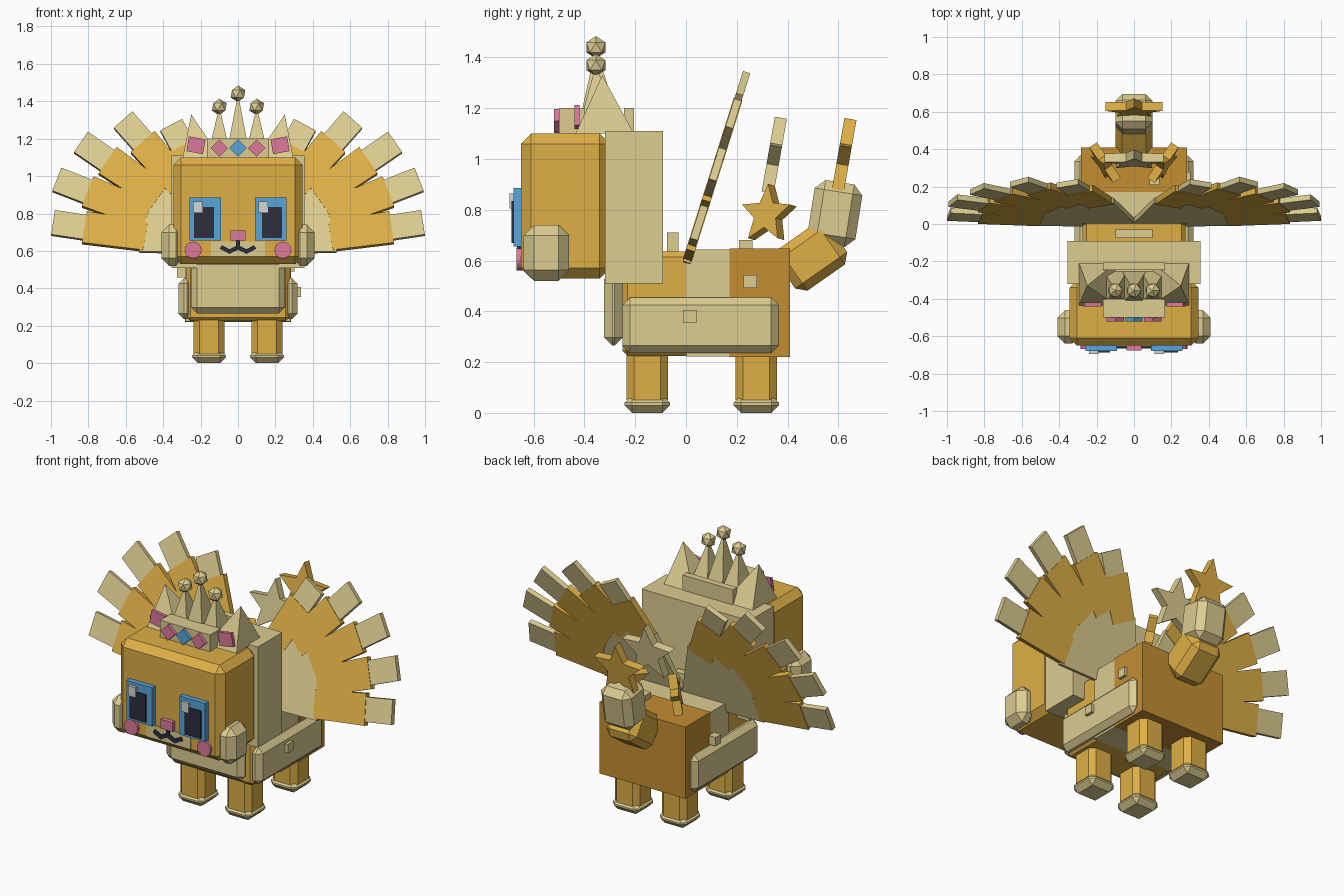
import bpy, bmesh
from math import sin, cos, pi, radians
from mathutils import Matrix, Vector

if "Cube" in bpy.data.objects:
    bpy.data.objects.remove(bpy.data.objects["Cube"], do_unlink=True)


def material(name, rgb):
    lin = [((c / 255 + 0.055) / 1.055) ** 2.4 for c in rgb] + [1]
    m = bpy.data.materials.new(name)
    m.use_nodes = True
    m.diffuse_color = lin
    m.node_tree.nodes["Principled BSDF"].inputs["Base Color"].default_value = lin
    return m


CREAM = material("cream", (220, 205, 145))
GOLD = material("gold", (222, 175, 70))
ORANGE = material("dark orange", (196, 142, 50))
BLUE = material("blue", (88, 166, 220))
PINK = material("pink", (222, 122, 156))
DARK = material("dark navy", (46, 46, 62))
PALE = material("pale grey", (214, 214, 214))


def finish(name, bm, mat):
    bmesh.ops.recalc_face_normals(bm, faces=bm.faces)
    mesh = bpy.data.meshes.new(name)
    bm.to_mesh(mesh)
    bm.free()
    mesh.materials.append(mat)
    obj = bpy.data.objects.new(name, mesh)
    bpy.context.collection.objects.link(obj)
    return obj


def box(name, x, y, z, mat, bevel=0, upright=False, rot=None):
    """Box from three (low, high) ranges, with optional chamfer and turn."""
    bm = bmesh.new()
    bmesh.ops.create_cube(bm, size=1)
    size = Vector([r[1] - r[0] for r in (x, y, z)])
    bmesh.ops.scale(bm, vec=size, verts=bm.verts)
    if bevel:
        edges = [e for e in bm.edges if not upright
                 or abs(e.verts[0].co.z - e.verts[1].co.z) > 0.001]
        bmesh.ops.bevel(bm, geom=edges, offset=bevel, segments=1, affect='EDGES')
    if rot:
        bm.transform(Matrix.Rotation(radians(rot[1]), 4, rot[0]))
    bm.transform(Matrix.Translation([sum(r) / 2 for r in (x, y, z)]))
    return finish(name, bm, mat)


def around(c, h):
    return (c - h, c + h)


def prism(name, outline, depth, matrix, mat):
    """Extrude a flat outline evenly about its own plane, then place it."""
    bm = bmesh.new()
    face = bm.faces.new([bm.verts.new((u, w, -depth / 2)) for u, w in outline])
    out = bmesh.ops.extrude_face_region(bm, geom=[face])["geom"]
    bmesh.ops.translate(bm, vec=(0, 0, depth),
                        verts=[v for v in out if isinstance(v, bmesh.types.BMVert)])
    bm.transform(matrix)
    return finish(name, bm, mat)


def pyramid(name, base, half, apex, mat):
    bm = bmesh.new()
    corners = [bm.verts.new((base[0] + sx * half[0], base[1] + sy * half[1], base[2]))
               for sx, sy in ((-1, -1), (1, -1), (1, 1), (-1, 1))]
    tip = bm.verts.new(apex)
    bm.faces.new(corners)
    for i in range(4):
        bm.faces.new((corners[i], corners[(i + 1) % 4], tip))
    return finish(name, bm, mat)


# Head, mane block and muzzle
box("head", (-.345, .345), (-.65, -.3), (.53, 1.1), GOLD, .04)
box("mane_block", (-.355, .355), (-.32, -.09), (.51, 1.11), CREAM)
box("muzzle", (-.145, .145), (-.656, -.64), (.57, .65), CREAM)
box("nose", (-.04, .04), (-.675, -.64), (.655, .71), PINK)
box("mouth_stem", (-.01, .01), (-.666, -.65), (.61, .655), DARK)

for s, side in ((1, "left"), (-1, "right")):
    # Face details
    box(side + "_cheek_puff", around(s * .35, .06), (-.64, -.46), (.52, .74), CREAM, .042)
    box(side + "_eye", around(s * .175, .085), (-.68, -.64), (.655, .885), BLUE)
    box(side + "_pupil", around(s * .182, .053), (-.688, -.67), (.67, .835), DARK)
    box(side + "_eye_glint", around(.135 if s > 0 else -.215, .025),
        (-.696, -.68), (.805, .865), PALE)
    box(side + "_mouth_inner", around(s * .025, .03), (-.666, -.65), around(.607, .011),
        DARK, rot=('Y', s * 25))
    box(side + "_mouth_outer", around(s * .065, .03), (-.666, -.65), around(.607, .011),
        DARK, rot=('Y', -s * 28))
    blush = [(.045 * cos(i * pi / 8), .045 * sin(i * pi / 8)) for i in range(16)]
    prism(side + "_blush", blush, .03,
          Matrix.Translation((s * .24, -.652, .605)) @ Matrix.Rotation(pi / 2, 4, 'X'), PINK)

    # Ears, crown roses and outer gems
    pyramid(side + "_ear", (s * .195, -.32, 1.1), (.1, .115), (s * .25, -.33, 1.33), CREAM)
    box(side + "_crown_rose", around(s * .225, .045), (-.44, -.42), around(1.165, .04),
        PINK, rot=('Y', -s * 10))
    box(side + "_crown_gem", around(s * .1, .033), (-.52, -.49), around(1.15, .033),
        PINK, rot=('Y', 45))

    # Side panels
    box(side + "_side_panel", around(s * .28, .038), (-.25, .365), (.235, .455), CREAM, .03)

    # Legs and feet
    for end, y in (("front", -.153), ("rear", .277)):
        box(f"{end}_{side}_leg", around(s * .155, .082), around(y, .082), (.05, .25),
            GOLD, .03, upright=True)
        box(f"{end}_{side}_foot", around(s * .155, .09), around(y, .09), (0, .07),
            CREAM, .03)

# Crown
box("crown_band_front", (-.165, .165), (-.5, -.4), (1.09, 1.2), CREAM)
box("crown_band_back", (-.165, .165), (-.245, -.205), (1.09, 1.2), CREAM)
box("crown_center_gem", around(0, .033), (-.52, -.49), around(1.15, .033), BLUE,
    rot=('Y', 45))
for x, top in ((-.1, 1.37), (0, 1.44), (.1, 1.37)):
    pyramid("crown_spike", (x, -.34, 1.1), (.065, .09), (x, -.355, top), CREAM)
    ball = bmesh.new()
    bmesh.ops.create_icosphere(ball, subdivisions=1, radius=.044,
                               matrix=Matrix.Translation((x, -.355, top)))
    finish("crown_ball", ball, CREAM)

# Body, in three sections, with the bib
box("front_body", (-.275, .275), (-.25, .02), (.225, .635), GOLD, .02)
box("middle_body", (-.28, .28), (0, .175), (.222, .643), CREAM)
box("rear_body", (-.283, .283), (.172, .41), (.22, .647), ORANGE)
box("neck", (-.2, .2), (-.3, -.1), (.5, .63), GOLD)
box("bib", (-.25, .25), (-.322, -.25), (.265, .56), CREAM, .032)

# Scattered small studs
for x, y, z in ((.31, .015, .38), (.275, .253, .517), (-.3, .16, .485), (.11, .235, .655)):
    box("stud", around(x, .026), around(y, .026), around(z, .026), CREAM)

# Tail
box("tail_base", (-.1, .1), around(.495, .125), around(.615, .1), GOLD, .035,
    rot=('X', 35))
box("tail_tip", (-.1, .1), around(.587, .095), around(.785, .125), CREAM, .038,
    rot=('X', -9))

# Stars
star = []
for i in range(10):
    r, a = (1 if i % 2 == 0 else .45), pi / 2 + i * pi / 5
    star.append((r * cos(a), r * sin(a)))
for name, place, radius, turn, mat in (
        ("cream_star", (0, .345, 1.0), .165, 0, CREAM),
        ("tail_star", (0, .62, 1.0), .16, 0, GOLD),
        ("left_star", (.16, .325, .78), .12, 56, GOLD),
        ("right_star", (-.16, .325, .78), .12, -56, GOLD)):
    pose = (Matrix.Translation(place) @ Matrix.Rotation(radians(turn), 4, 'Z')
            @ Matrix.Rotation(radians(80), 4, 'X'))
    prism(name, [(u * radius, w * radius) for u, w in star], .048, pose, mat)

# Feather fans, leaning backwards from a shared root
box("fan_root", (-.1, .1), (-.075, -.03), (.6, .71), CREAM)
LEAN = .315
for s, side in ((1, "left"), (-1, "right")):
    for length, angle in ((1.0, 8.6), (1.04, 21.4), (1.02, 34.6), (.93, 48.7), (.76, 62)):
        a = radians(angle)
        along = Vector((s * cos(a), LEAN * sin(a), sin(a)))
        across = Vector((-s * sin(a), LEAN * cos(a), cos(a)))
        normal = along.cross(across).normalized()
        pose = Matrix((along, across, normal)).transposed().to_4x4()
        pose.translation = (0, .005, .6)
        for part, u0, u1, w0, w1, thick, mat in (
                ("inner", 0, .52, .015, .085, .03, CREAM),
                ("middle", .5, .83, .075, .085, .036, GOLD),
                ("tip", .8, 1, .065, .066, .03, CREAM)):
            u0, u1 = u0 * length, u1 * length
            prism(f"{side}_feather_{part}", [(u0, -w0), (u1, -w1), (u1, w1), (u0, w0)],
                  thick, pose, mat)
